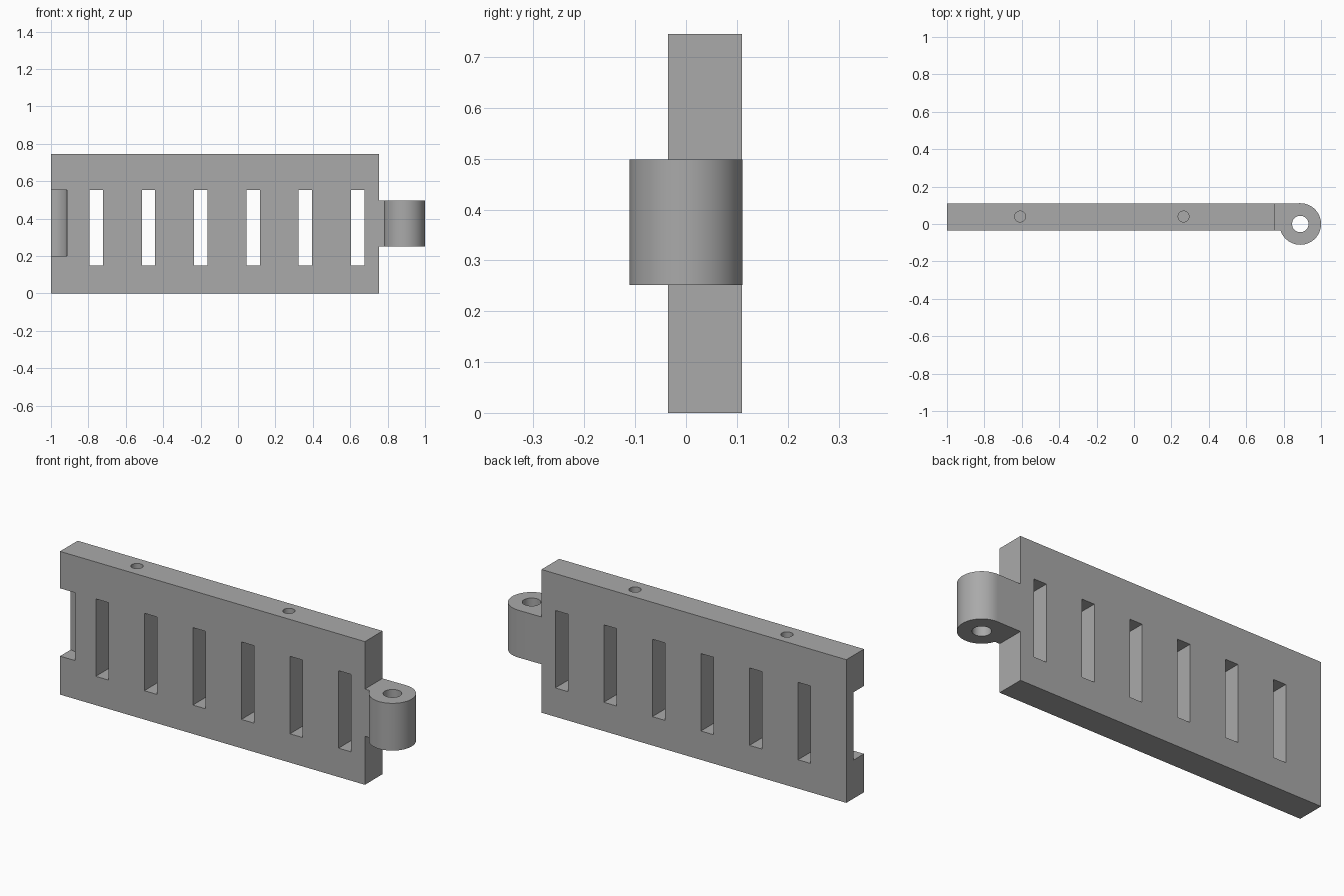
import bpy, bmesh, math

cube = bpy.data.objects.get("Cube")
if cube:
    bpy.data.objects.remove(cube, do_unlink=True)

grey = bpy.data.materials.new("plain grey")
grey.use_nodes = True
colour = (0.4, 0.4, 0.4, 1)
grey.diffuse_color = colour
grey.node_tree.nodes["Principled BSDF"].inputs["Base Color"].default_value = colour

# Main dimensions
LEFT, RIGHT = -1.0, 0.755
FRONT, BACK = -0.035, 0.11
HEIGHT = 0.745
PIN_X, KNUCKLE_R = 0.889, 0.111


def prism(name, outline, z0, z1):
    """Extrude a closed xy outline from z0 to z1."""
    bm = bmesh.new()
    base = bm.faces.new([bm.verts.new((x, y, z0)) for x, y in outline])
    top = bmesh.ops.extrude_face_region(bm, geom=[base])["geom"]
    verts = [v for v in top if isinstance(v, bmesh.types.BMVert)]
    bmesh.ops.translate(bm, verts=verts, vec=(0, 0, z1 - z0))
    bmesh.ops.recalc_face_normals(bm, faces=bm.faces)
    mesh = bpy.data.meshes.new(name)
    bm.to_mesh(mesh)
    bm.free()
    mesh.materials.append(grey)
    obj = bpy.data.objects.new(name, mesh)
    bpy.context.collection.objects.link(obj)
    return obj


def rect(x0, x1, y0, y1):
    return [(x0, y0), (x1, y0), (x1, y1), (x0, y1)]


def arc(cx, cy, r, start, end, steps):
    angles = [math.radians(start + (end - start) * i / steps) for i in range(steps + 1)]
    return [(cx + r * math.cos(a), cy + r * math.sin(a)) for a in angles]


def circle(cx, cy, r, steps=48):
    return arc(cx, cy, r, 0, 360, steps)[:-1]


def select(obj):
    bpy.ops.object.select_all(action='DESELECT')
    obj.select_set(True)
    bpy.context.view_layer.objects.active = obj


def cut(obj, cutters):
    """Subtract the cutters, then remove them."""
    select(obj)
    for cutter in cutters:
        cutter.hide_render = True
        mod = obj.modifiers.new("cut", 'BOOLEAN')
        mod.operation = 'DIFFERENCE'
        mod.solver = 'EXACT'
        mod.object = cutter
        bpy.ops.object.modifier_apply(modifier=mod.name)
        bpy.data.objects.remove(cutter, do_unlink=True)
    bpy.ops.object.shade_smooth_by_angle(angle=math.radians(30))


# Slotted plate with two blind holes in its top edge
plate = prism("plate", rect(LEFT, RIGHT, FRONT, BACK), 0, HEIGHT)
cutters = []
for i in range(6):
    x = -0.758 + 0.2795 * i
    cutters.append(prism("slot_cutter", rect(x - 0.036, x + 0.036, -0.2, 0.2), 0.15, 0.553))
for x in (-0.609, 0.265):
    cutters.append(prism("hole_cutter", circle(x, 0.04, 0.029), HEIGHT - 0.1, HEIGHT + 0.1))

# Rounded recess in the front corner, clearing a neighbouring knuckle
cutters.append(prism("recess_cutter", circle(LEFT, FRONT, 0.086, 64), 0.2, 0.553))
cut(plate, cutters)

# Hinge knuckle with its arm, flush with the back of the plate
meet = -180 + math.degrees(math.asin(-FRONT / KNUCKLE_R))
outline = [(RIGHT, FRONT), (RIGHT, BACK)] + arc(PIN_X, 0, KNUCKLE_R, 90, meet, 64)
knuckle = prism("hinge_knuckle", outline, 0.252, 0.498)
cut(knuckle, [prism("pin_cutter", circle(PIN_X, 0, 0.044), 0, 1)])
